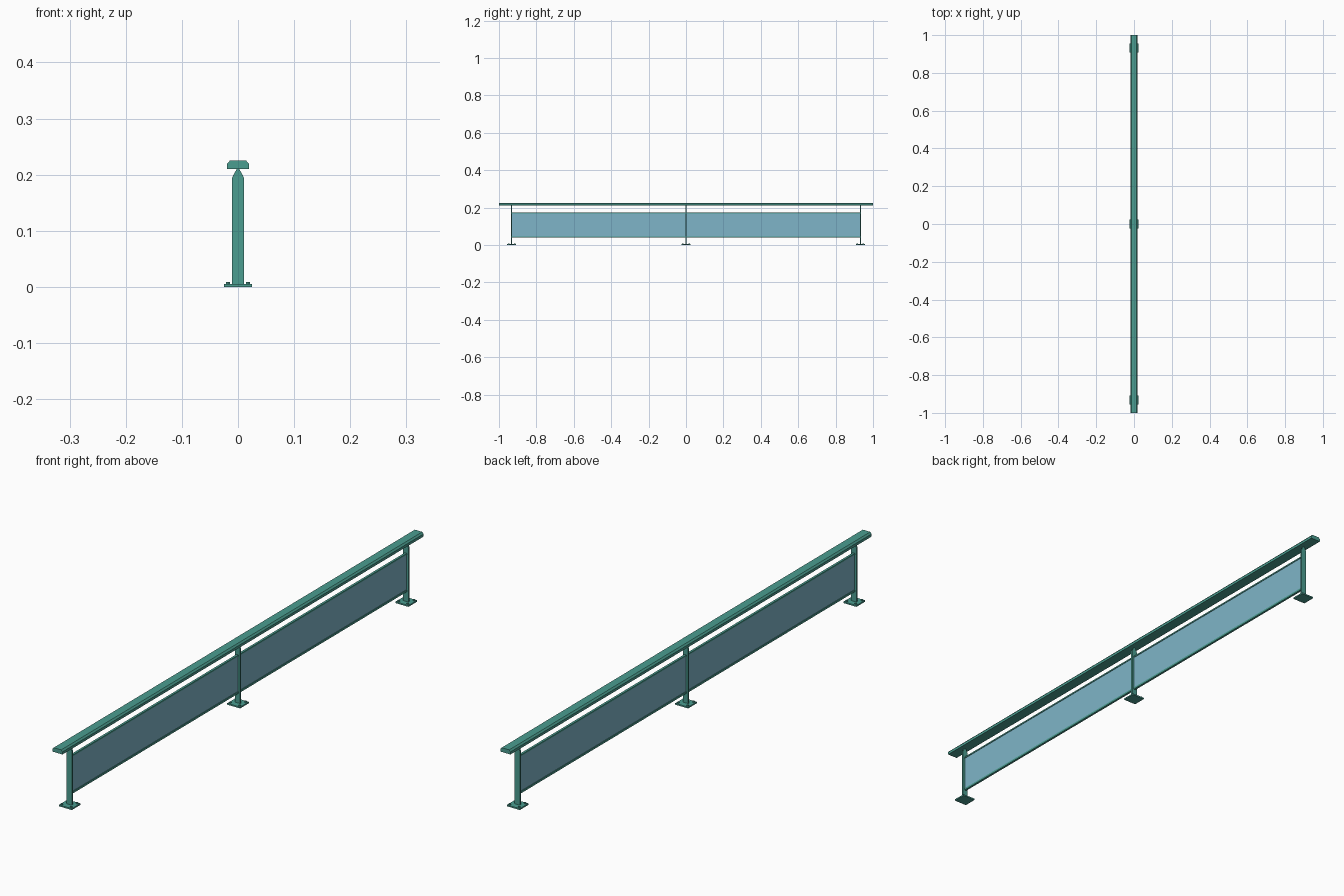
import bpy
import bmesh

cube = bpy.data.objects.get("Cube")
if cube:
    bpy.data.objects.remove(cube, do_unlink=True)


def material(name, color):
    mat = bpy.data.materials.new(name)
    mat.use_nodes = True
    mat.diffuse_color = color
    mat.node_tree.nodes["Principled BSDF"].inputs["Base Color"].default_value = color
    return mat


GREEN = material("green painted metal", (0.07, 0.34, 0.28, 1))
BLUE = material("blue glass", (0.21, 0.46, 0.58, 1))


def finish(name, bm, mat):
    bmesh.ops.recalc_face_normals(bm, faces=bm.faces)
    mesh = bpy.data.meshes.new(name)
    bm.to_mesh(mesh)
    bm.free()
    mesh.materials.append(mat)
    obj = bpy.data.objects.new(name, mesh)
    bpy.context.collection.objects.link(obj)
    return obj


def extrude_profile(name, half, y0, y1, mat):
    """Mirror a half outline (x, z) and extrude it along y."""
    outline = half + [(-x, z) for x, z in reversed(half)]
    bm = bmesh.new()
    face = bm.faces.new([bm.verts.new((x, y0, z)) for x, z in outline])
    ext = bmesh.ops.extrude_face_region(bm, geom=[face])["geom"]
    verts = [g for g in ext if isinstance(g, bmesh.types.BMVert)]
    bmesh.ops.translate(bm, verts=verts, vec=(0, y1 - y0, 0))
    return finish(name, bm, mat)


def bar(name, half_x, y0, y1, z0, z1, mat):
    return extrude_profile(name, [(half_x, z0), (half_x, z1)], y0, y1, mat)


def bolt(name, x, y):
    bm = bmesh.new()
    bmesh.ops.create_cone(bm, cap_ends=True, segments=6,
                          radius1=0.004, radius2=0.004, depth=0.004)
    bmesh.ops.translate(bm, verts=bm.verts, vec=(x, y, 0.0065))
    return finish(name, bm, GREEN)


# Handrail with chamfered top edges
extrude_profile("handrail", [(0.0195, 0.21), (0.0195, 0.219), (0.0145, 0.225)],
                -1, 1, GREEN)

# Flat posts with pointed tops, base plates and bolts
POST_Y = 0.932
T = 0.003
post_profile = [(0.0105, 0.004), (0.0105, 0.194), (0.0085, 0.199), (0.0015, 0.211)]
for label, y in (("front", -POST_Y), ("middle", 0), ("back", POST_Y)):
    extrude_profile(label + "_post", post_profile, y - T, y + T, GREEN)
    bar(label + "_base_plate", 0.025, y - 0.024, y + 0.024, 0, 0.005, GREEN)
    for i, sx in enumerate((-1, 1)):
        for j, sy in enumerate((-1, 1)):
            bolt(f"{label}_bolt_{i}{j}", sx * 0.018, y + sy * 0.017)

# Glass panels held between slim upper and lower rails
for label, y0, y1 in (("front", -POST_Y + T, -T), ("back", T, POST_Y - T)):
    bar(label + "_glass_panel", 0.002, y0, y1, 0.044, 0.17, BLUE)
    bar(label + "_lower_rail", 0.004, y0, y1, 0.039, 0.046, GREEN)
    bar(label + "_upper_rail", 0.004, y0, y1, 0.169, 0.174, GREEN)
